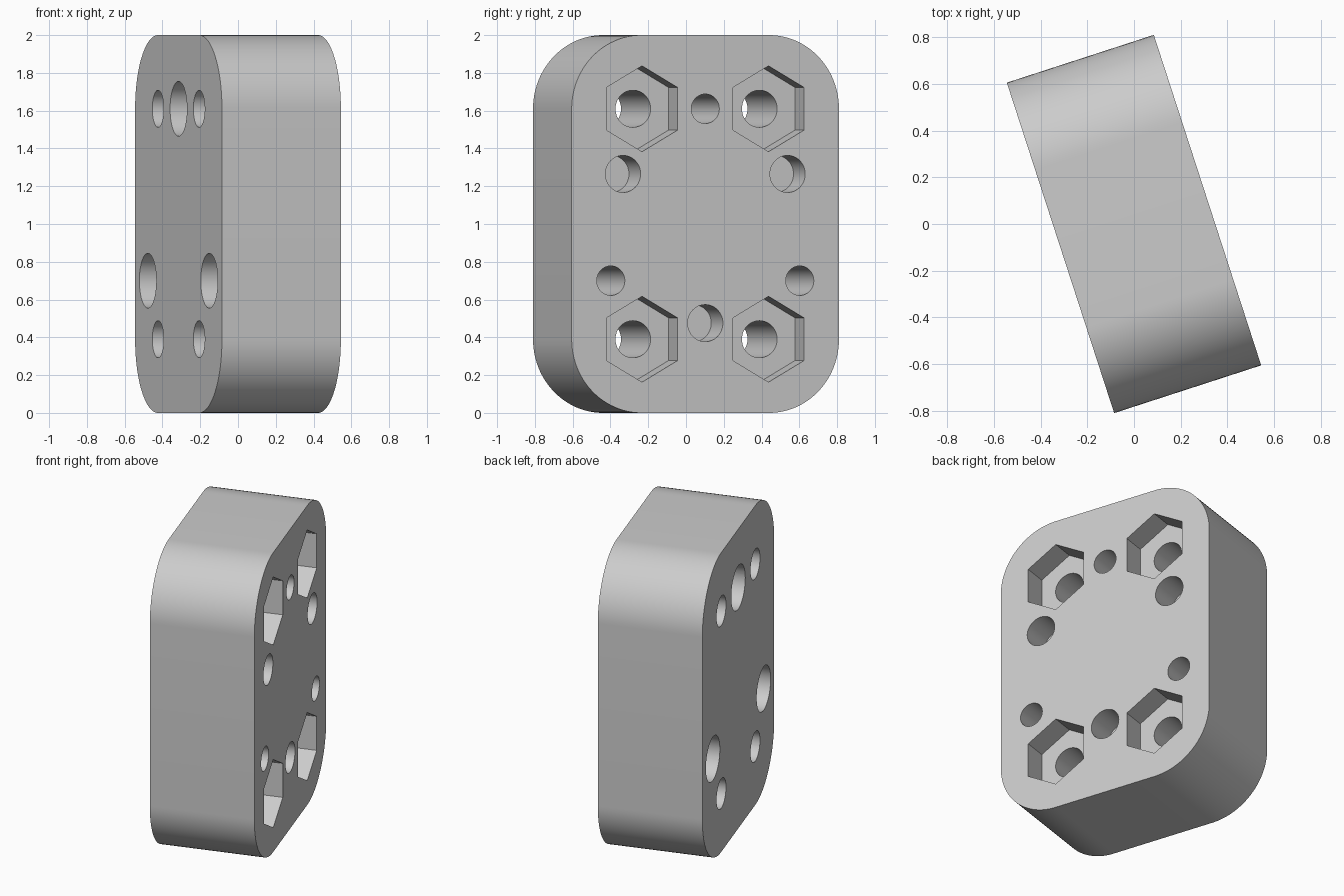
import bpy, bmesh
from math import sin, cos, pi, radians

if "Cube" in bpy.data.objects:
    bpy.data.objects.remove(bpy.data.objects["Cube"], do_unlink=True)

grey = bpy.data.materials.new("light grey")
grey.use_nodes = True
colour = (0.6, 0.6, 0.6, 1)
grey.diffuse_color = colour
grey.node_tree.nodes["Principled BSDF"].inputs["Base Color"].default_value = colour

HALF_T = 0.331      # half thickness
HALF_W = 0.744      # half width
CORNER = 0.39       # corner radius
POCKET = 0.155      # depth of nut pockets and counterbores


def prism(name, outline, x0, x1):
    """Extrude a (y, z) outline along x."""
    bm = bmesh.new()
    face = bm.faces.new([bm.verts.new((x0, y, z)) for y, z in outline])
    ext = bmesh.ops.extrude_face_region(bm, geom=[face])
    moved = [v for v in ext["geom"] if isinstance(v, bmesh.types.BMVert)]
    bmesh.ops.translate(bm, verts=moved, vec=(x1 - x0, 0, 0))
    bmesh.ops.recalc_face_normals(bm, faces=bm.faces)
    mesh = bpy.data.meshes.new(name)
    bm.to_mesh(mesh)
    bm.free()
    mesh.materials.append(grey)
    obj = bpy.data.objects.new(name, mesh)
    bpy.context.collection.objects.link(obj)
    return obj


def ring(y, z, r, sides):
    """Regular polygon with a corner pointing straight up."""
    return [(y + r * sin(2 * pi * i / sides), z + r * cos(2 * pi * i / sides))
            for i in range(sides)]


# Rounded block
outline = []
steps = 24
for k, (sy, sz) in enumerate([(1, 1), (-1, 1), (-1, -1), (1, -1)]):
    for i in range(steps + 1):
        a = (k + i / steps) * pi / 2
        outline.append((sy * (HALF_W - CORNER) + CORNER * cos(a),
                        1 + sz * (1 - CORNER) + CORNER * sin(a)))
block = prism("mounting_block", outline, -HALF_T, HALF_T)
bpy.context.view_layer.objects.active = block
block.select_set(True)


def cut(y, z, r, x0, x1, sides=48):
    cutter = prism("hole_cutter", ring(y, z, r, sides), x0, x1)
    cutter.hide_render = True
    mod = block.modifiers.new("hole", "BOOLEAN")
    mod.operation = "DIFFERENCE"
    mod.solver = "EXACT"
    mod.object = cutter
    bpy.ops.object.modifier_apply(modifier=mod.name)
    bpy.data.objects.remove(cutter, do_unlink=True)


OUT = HALF_T + 0.1

# Corner bolt holes with hexagonal nut pockets
for y in (-0.352, 0.352):
    for z in (0.39, 1.61):
        cut(y, z, 0.227, HALF_T - POCKET, OUT, 6)
        cut(y, z, 0.098, -OUT, HALF_T - POCKET / 2)

# Narrow through holes, counterbored from the other face
for y, z in [(0, 1.61), (-0.526, 0.7), (0.526, 0.7)]:
    cut(y, z, 0.145, -OUT, POCKET - HALF_T)
    cut(y, z, 0.078, -HALF_T + POCKET / 2, OUT)

# Blind round sockets
for y, z in [(0, 0.475), (-0.458, 1.265), (0.458, 1.265)]:
    cut(y, z, 0.098, HALF_T - 0.2, OUT)

bpy.ops.object.shade_smooth_by_angle(angle=radians(30))
block.rotation_euler.z = radians(18)
